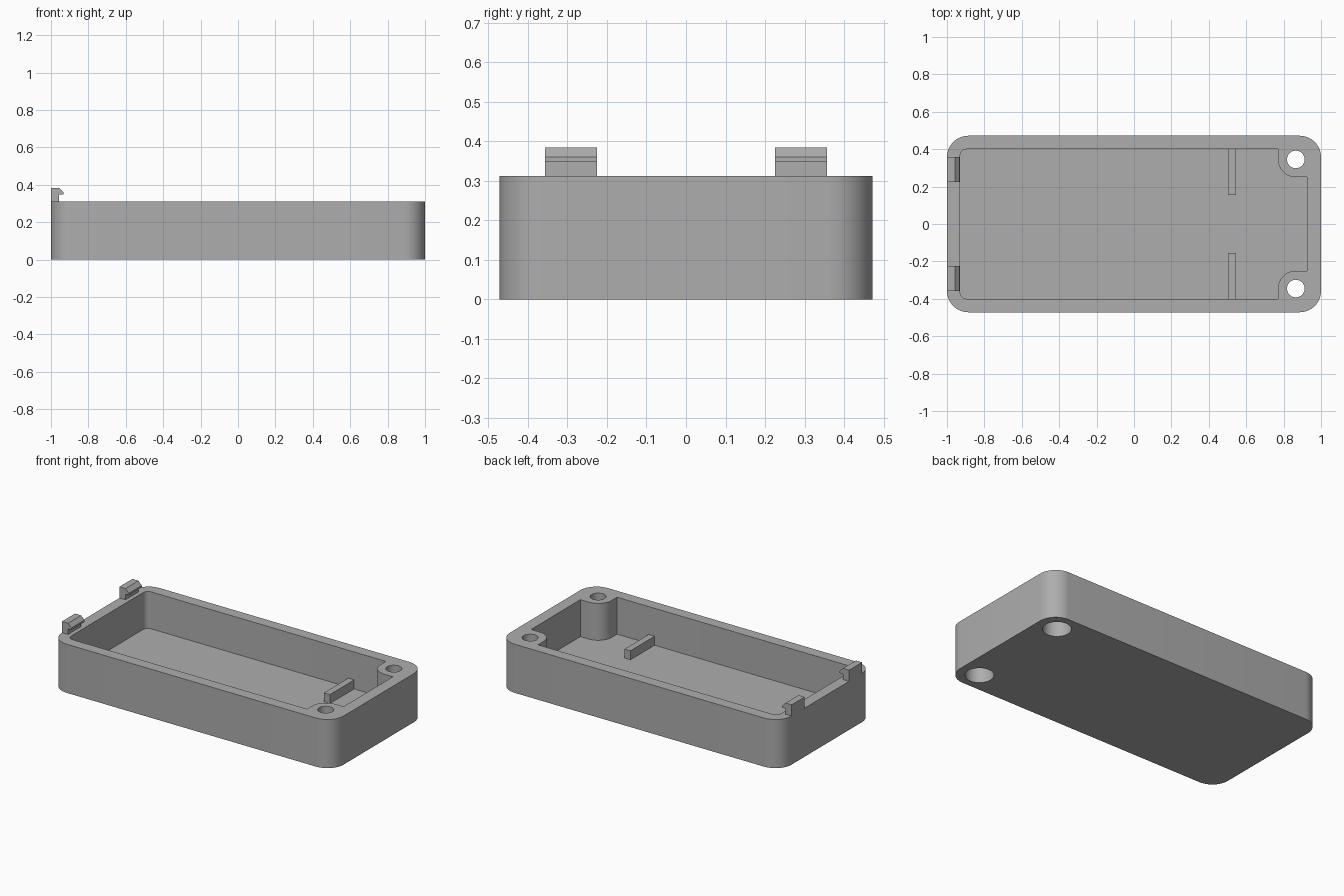
import bpy, bmesh
from math import cos, sin, pi, radians

cube = bpy.data.objects.get("Cube")
if cube:
    bpy.data.objects.remove(cube, do_unlink=True)

mat = bpy.data.materials.new("plain grey")
mat.use_nodes = True
grey = (0.42, 0.42, 0.42, 1)
mat.diffuse_color = grey
mat.node_tree.nodes["Principled BSDF"].inputs["Base Color"].default_value = grey

TOP, FLOOR = 0.312, 0.075
HOLE_X, HOLE_Y = 0.865, 0.345


def arc(cx, cy, r, start, end, steps=12):
    """Points along an arc, angles in degrees."""
    angles = [radians(start + (end - start) * i / steps) for i in range(steps + 1)]
    return [(cx + r * cos(a), cy + r * sin(a)) for a in angles]


def prism(name, outline, low, high, axis="z"):
    """Extrude an outline along z (outline is x, y) or y (outline is x, z)."""
    place = (lambda p, d: (p[0], p[1], d)) if axis == "z" else (lambda p, d: (p[0], d, p[1]))
    bm = bmesh.new()
    face = bm.faces.new([bm.verts.new(place(p, low)) for p in outline])
    extruded = bmesh.ops.extrude_face_region(bm, geom=[face])["geom"]
    offset = place((0, 0), high - low)
    bmesh.ops.translate(bm, vec=offset, verts=[v for v in extruded if isinstance(v, bmesh.types.BMVert)])
    bmesh.ops.recalc_face_normals(bm, faces=bm.faces)
    mesh = bpy.data.meshes.new(name)
    bm.to_mesh(mesh)
    bm.free()
    mesh.materials.append(mat)
    obj = bpy.data.objects.new(name, mesh)
    bpy.context.collection.objects.link(obj)
    return obj


def box(x0, x1, y0, y1):
    return [(x0, y0), (x1, y0), (x1, y1), (x0, y1)]


def cut(body, cutter):
    mod = body.modifiers.new(cutter.name, "BOOLEAN")
    mod.operation, mod.solver, mod.object = "DIFFERENCE", "EXACT", cutter
    cutter.hide_render = True
    cutter.hide_set(True)


# Case body with rounded vertical corners
r, ex, ey = 0.115, 0.885, 0.357
corners = [(ex, ey, 0), (-ex, ey, 90), (-ex, -ey, 180), (ex, -ey, 270)]
case = prism("case_body", [p for x, y, a in corners for p in arc(x, y, r, a, a + 90)], 0, TOP)

# Pocket, leaving a rounded screw post in each corner at the +x end
post_r = 0.095
post_x = HOLE_X - post_r
upper = [(0.925, HOLE_Y - post_r)] + arc(HOLE_X, HOLE_Y, post_r, 270, 180)
upper += [(post_x, 0.4)] + arc(-0.895, 0.365, 0.035, 90, 180, 6)
pocket = upper + [(x, -y) for x, y in reversed(upper)]
cut(case, prism("pocket_cutter", pocket, FLOOR, 0.5))

# Screw holes with wide recesses underneath
for side, word in ((1, "back"), (-1, "front")):
    for part, radius, low, high in (("hole", 0.047, -0.1, 0.5), ("recess", 0.083, -0.1, 0.235)):
        circle = arc(HOLE_X, side * HOLE_Y, radius, 0, 360, 40)[:-1]
        cut(case, prism(f"{word}_screw_{part}_cutter", circle, low, high))

# Bake the cuts, then smooth the rounded walls
bpy.context.view_layer.objects.active = case
case.select_set(True)
for mod in list(case.modifiers):
    cutter = mod.object
    bpy.ops.object.modifier_apply(modifier=mod.name)
    bpy.data.objects.remove(cutter, do_unlink=True)
bpy.ops.object.shade_smooth_by_angle(angle=radians(30))

# Hooked clips on the -x rim and support ribs on the floor
clip = [(-1, TOP - 0.01), (-0.957, TOP - 0.01), (-0.957, 0.348), (-0.933, 0.348),
        (-0.933, 0.36), (-0.957, 0.384), (-1, 0.384)]
for side, word in ((1, "back"), (-1, "front")):
    low, high = sorted((side * 0.225, side * 0.357))
    prism(f"{word}_clip", clip, low, high, axis="y")
    low, high = sorted((side * 0.155, side * 0.41))
    prism(f"{word}_rib", box(0.503, 0.545, low, high), FLOOR - 0.01, 0.133)
